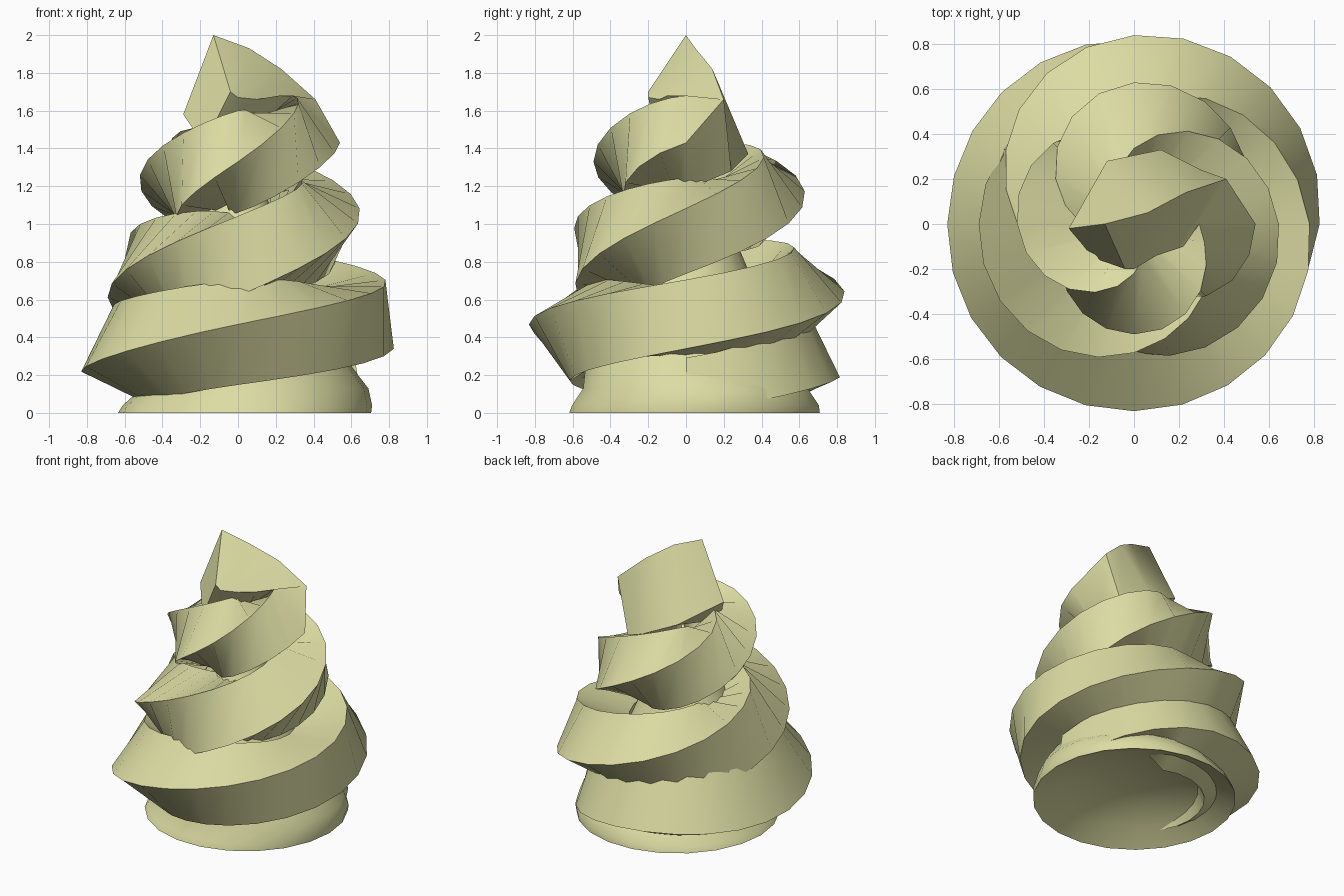
import bpy, bmesh, math

if "Cube" in bpy.data.objects:
    bpy.data.objects.remove(bpy.data.objects["Cube"])

cream = bpy.data.materials.new("pale_yellow_cream")
cream.diffuse_color = (0.72, 0.72, 0.37, 1)
cream.use_nodes = True
cream.node_tree.nodes["Principled BSDF"].inputs["Base Color"].default_value = cream.diffuse_color


def finish(bm, name):
    mesh = bpy.data.meshes.new(name)
    bm.to_mesh(mesh)
    bm.free()
    mesh.materials.append(cream)
    ob = bpy.data.objects.new(name, mesh)
    bpy.context.collection.objects.link(ob)
    bpy.ops.object.select_all(action='DESELECT')
    ob.select_set(True)
    bpy.context.view_layer.objects.active = ob
    bpy.ops.object.shade_smooth_by_angle(angle=math.radians(40))
    return ob


def spline(keys, t):
    """Smooth value at t, with one key for every quarter turn."""
    n = len(keys) - 1
    i = min(int(t), n - 1)
    f = t - i
    p0, p1, p2, p3 = (keys[max(0, min(n, i + d))] for d in (-1, 0, 1, 2))
    return 0.5 * (2 * p1 + (p2 - p0) * f + (2 * p0 - 5 * p1 + 4 * p2 - p3) * f * f
                  + (3 * p1 - p0 - 3 * p2 + p3) * f ** 3)


# Square rope swept along a rising spiral while it twists; one key per quarter turn
RADIUS = [.50, .55, .565, .555, .62, .56, .41, .36, .39, .36, .25, .22, .29]
HEIGHT = [.13, .28, .31, .425, .50, .62, .72, .83, .99, 1.15, 1.24, 1.33, 1.43]
SIZE = [.20, .28, .28, .28, .26, .28, .30, .30, .27, .27, .27, .27, .25]
TWIST = [-45, -28, -28, 0, 43, 86, 150, 216, 281, 356, 445, 531, 621]

# Last half turn leaning over into the pointed tip: low outer, high, inner, low inner corner
TIP = [[(.30, .24, 1.28), (.41, .20, 1.66), (.22, -.10, 1.68), (0, .05, 1.40)],
       [(.12, .33, 1.37), (.23, .14, 1.82), (.10, -.14, 1.66), (-.05, 0, 1.38)],
       [(-.12, .28, 1.48), (.06, .05, 1.93), (.0, -.20, 1.67), (-.12, -.05, 1.38)],
       [(-.29, -.02, 1.58), (-.13, 0, 2.0), (-.04, -.20, 1.70), (-.18, -.15, 1.42)]]

STEPS = 6                       # rings per quarter turn
bm = bmesh.new()
rings = []
for i in range((len(RADIUS) - 1) * STEPS + 1):
    t = i / STEPS
    th = math.radians(90 * t)
    R, h, a, tw = (spline(k, t) for k in (RADIUS, HEIGHT, SIZE, TWIST))
    ring = []
    for k in range(4):
        ph = math.radians(9 + tw + 90 * k)
        r = R + a * math.cos(ph)
        floor = .15 if t < .7 and r < .6 else .02
        z = max(floor, h + a * math.sin(ph))
        ring.append(bm.verts.new((r * math.cos(th), r * math.sin(th), z)))
    rings.append(ring)
for corners in TIP:
    rings.append([bm.verts.new(c) for c in corners])
for lo, hi in zip(rings, rings[1:]):
    for k in range(4):
        n = (k + 1) % 4
        bm.faces.new((lo[k], hi[k], hi[n], lo[n]))
bm.faces.new(rings[0])
bm.faces.new(rings[-1][::-1])   # flat cut at the tip
bmesh.ops.recalc_face_normals(bm, faces=bm.faces)
finish(bm, "swirl_rope")

# Base skirt with a hollowed underside, running up as a hidden core:
# (radius, height, centre x, centre y)
PROFILE = [(.10, .19, 0, 0), (.30, .16, .01, .01), (.50, .09, .02, .03),
           (.67, 0, .035, .045), (.66, .04, .05, .05), (.60, .13, .09, .05),
           (.54, .22, .08, .0), (.50, .34, .03, 0), (.40, .60, 0, 0),
           (.28, .88, 0, 0), (.12, 1.2, 0, 0)]
SIDES = 22
bm = bmesh.new()
loops = []
for r, z, cx, cy in PROFILE:
    loops.append([bm.verts.new((cx + r * math.cos(2 * math.pi * j / SIDES),
                                cy + r * math.sin(2 * math.pi * j / SIDES), z))
                  for j in range(SIDES)])
for lo, hi in zip(loops, loops[1:]):
    for j in range(SIDES):
        n = (j + 1) % SIDES
        bm.faces.new((lo[j], lo[n], hi[n], hi[j]))
bm.faces.new(loops[-1])
bm.faces.new(loops[0][::-1])
finish(bm, "base_skirt")
